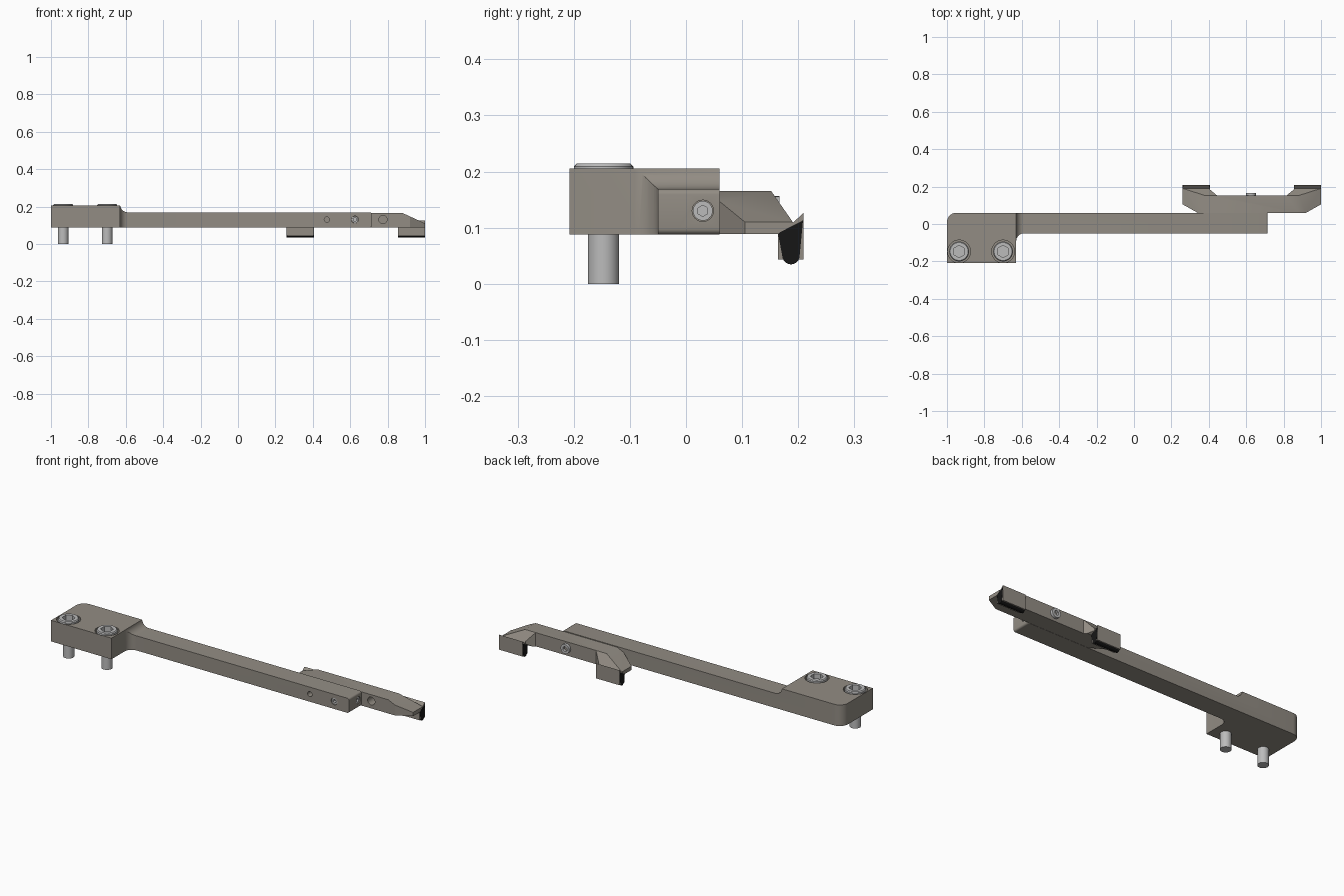
import bpy, bmesh
from math import radians, cos, sin, pi
from mathutils import Matrix, Vector

if "Cube" in bpy.data.objects:
    bpy.data.objects.remove(bpy.data.objects["Cube"])


def material(name, color):
    m = bpy.data.materials.new(name)
    m.diffuse_color = (*color, 1)
    m.use_nodes = True
    m.node_tree.nodes["Principled BSDF"].inputs["Base Color"].default_value = m.diffuse_color
    return m


BODY = material("warm_grey_metal", (0.29, 0.265, 0.23))
STEEL = material("light_steel", (0.50, 0.50, 0.50))
RUBBER = material("black_rubber", (0.008, 0.008, 0.008))


def finish(bm, name, mat):
    bmesh.ops.recalc_face_normals(bm, faces=bm.faces)
    me = bpy.data.meshes.new(name)
    bm.to_mesh(me)
    bm.free()
    ob = bpy.data.objects.new(name, me)
    bpy.context.collection.objects.link(ob)
    if mat:
        me.materials.append(mat)
    return ob


def arc(cx, cy, r, a0, a1, n=8):
    angs = [radians(a0 + (a1 - a0) * i / n) for i in range(n + 1)]
    return [(cx + r * cos(a), cy + r * sin(a)) for a in angs]


def prism(name, pts, axis, lo, hi, mat=BODY):
    """Extrude a 2D outline along an axis."""
    put = {"x": lambda p, t: (t, p[0], p[1]),
           "y": lambda p, t: (p[0], t, p[1]),
           "z": lambda p, t: (p[0], p[1], t)}[axis]
    bm = bmesh.new()
    a = [bm.verts.new(put(p, lo)) for p in pts]
    b = [bm.verts.new(put(p, hi)) for p in pts]
    bm.faces.new(a)
    bm.faces.new(b)
    for i in range(len(pts)):
        j = (i + 1) % len(pts)
        bm.faces.new((a[i], a[j], b[j], b[i]))
    return finish(bm, name, mat)


def rod(name, start, end, r, mat=STEEL, n=32, r2=None):
    s, e = Vector(start), Vector(end)
    bm = bmesh.new()
    rot = (e - s).to_track_quat("Z", "Y").to_matrix().to_4x4()
    bmesh.ops.create_cone(bm, cap_ends=True, segments=n, radius1=r,
                          radius2=r if r2 is None else r2, depth=(e - s).length,
                          matrix=Matrix.Translation((s + e) / 2) @ rot)
    return finish(bm, name, mat)


def combine(ob, other, op="DIFFERENCE"):
    mod = ob.modifiers.new(op, "BOOLEAN")
    mod.operation, mod.solver, mod.object = op, "EXACT", other
    bpy.context.view_layer.objects.active = ob
    bpy.ops.object.modifier_apply(modifier=mod.name)
    bpy.data.objects.remove(other)


def smooth(ob):
    bpy.ops.object.select_all(action="DESELECT")
    ob.select_set(True)
    bpy.context.view_layer.objects.active = ob
    bpy.ops.object.shade_smooth_by_angle(angle=radians(28))


# Mounting block and arm: plan outline crossed with side outline
plan = [(-1, -.208), (-.63, -.208)] + arc(-.588, -.092, .042, 180, 90)
plan += [(.715, -.05), (.715, .06)] + arc(-.95, .01, .05, 90, 180)
arm = prism("mounting_arm", plan, "z", 0, .3)
side = [(-1.1, .088), (.7, .088)] + arc(.705, .098, .01, -90, 0, 4)
side += arc(.705, .159, .01, 0, 90, 4)
side += arc(-.59, .209, .04, 270, 190) + [(-.63, .205), (-1.1, .205)]
combine(arm, prism("side_cut", side, "y", -.3, .3), "INTERSECT")

# Counterbores and clamp holes in the arm
BOLTS = (-.935, -.70)
for x in BOLTS:
    combine(arm, rod("bore", (x, -.147, .15), (x, -.147, .3), .061))
combine(arm, rod("bore", (.475, -.1, .13), (.475, -.01, .13), .014))
combine(arm, rod("bore", (.625, -.1, .13), (.625, -.01, .13), .019))
combine(arm, rod("bore", (.66, .03, .13), (.8, .03, .13), .019))
smooth(arm)

# Mounting bolts with hexagon sockets
for i, x in enumerate(BOLTS):
    bolt = rod(f"mounting_bolt_{i}", (x, -.147, .148), (x, -.147, .209), .053, n=40)
    combine(bolt, rod("rim", (x, -.147, .2085), (x, -.147, .214), .053, n=40, r2=.048), "UNION")
    combine(bolt, rod("socket", (x, -.147, .18), (x, -.147, .23), .033, n=6))
    combine(bolt, rod("shank", (x, -.147, 0), (x, -.147, .15), .028), "UNION")
    smooth(bolt)

# Socket set screws in the front and end of the arm
for name, s, e in (("front_set_screw", (.625, .0, .13), (.625, -.047, .13)),
                   ("end_set_screw", (.65, .03, .13), (.712, .03, .13))):
    screw = rod(name, s, e, .0175)
    d = (Vector(e) - Vector(s)).normalized()
    combine(screw, rod("socket", Vector(e) - d * .02, Vector(e) + d * .02, .010, n=6))
    smooth(screw)

# Rocking jaw carrier: plan, side and end outlines crossed
MID = .63
half = [(.29, .06), (.37, .105), (.37, .25), (.225, .25), (.225, .185), (.185, .152)]
plan = [(MID + x, y) for x, y in half] + [(MID - x, y) for x, y in reversed(half)]
carrier = prism("jaw_carrier", plan, "z", 0, .3)
front = [(.2, .0), (1.1, .0), (1.1, .064), (.88, .165), (.38, .165), (.16, .064)]
combine(carrier, prism("front_cut", front, "y", -.1, .4), "INTERSECT")
end = [(.0, .089), (.164, .089), (.191, .109), (.152, .165), (.152, .3), (.0, .3)]
combine(carrier, prism("end_cut", end, "x", 0, 1.3), "INTERSECT")
combine(carrier, rod("bore", (.775, .0, .13), (.775, .12, .13), .022))
smooth(carrier)

# Pivot screw through arm and carrier
pivot = rod("pivot_screw", (MID - .004, .04, .13), (MID - .004, .167, .13), .026)
combine(pivot, rod("socket", (MID - .004, .15, .13), (MID - .004, .2, .13), .014, n=6))
smooth(pivot)

# Jaw holders and rubber pads at both ends
holder = [(.164, .043), (.209, .043), (.209, .126), (.191, .109), (.164, .089)]
pad = [(.164, .090), (.2085, .113)] + arc(.187, .050, .0155, 0, -180, 10)
for name, a, b in (("left", .26, .405), ("right", .855, 1.0)):
    prism(f"{name}_jaw_holder", holder, "x", a + .001, b - .001)
    smooth(prism(f"{name}_rubber_pad", pad, "x", a, b, RUBBER))
